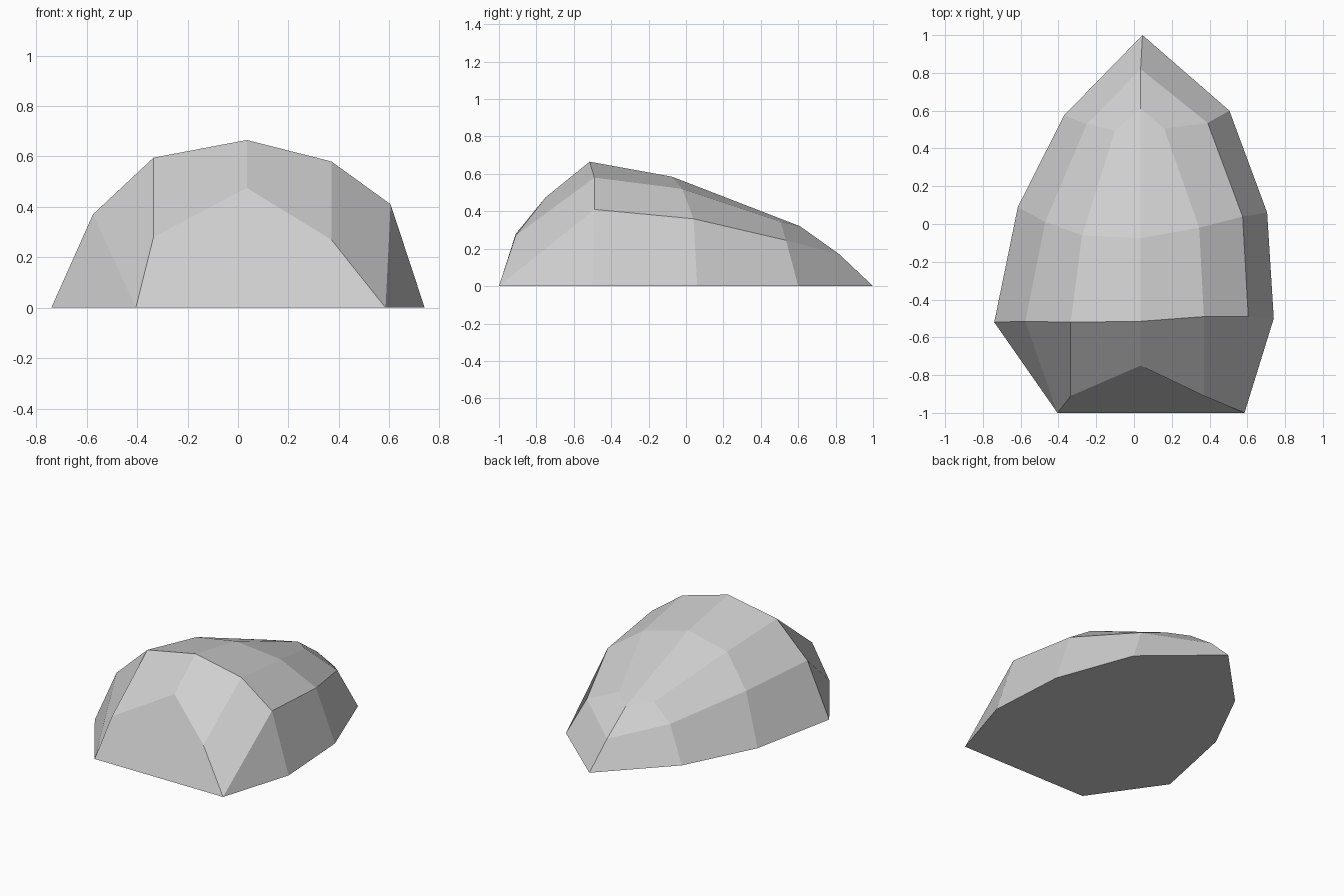
import bpy
import bmesh

default_cube = bpy.data.objects.get("Cube")
if default_cube:
    bpy.data.objects.remove(default_cube, do_unlink=True)


def make_material(name, colour):
    material = bpy.data.materials.new(name)
    material.use_nodes = True
    material.diffuse_color = colour
    shader = next(n for n in material.node_tree.nodes if n.type == "BSDF_PRINCIPLED")
    shader.inputs["Base Color"].default_value = colour
    return material


# Arched cross-sections, each running from the -x ground edge to the +x one
front_arch = [(-0.74, -0.52, 0), (-0.575, -0.515, 0.37), (-0.335, -0.52, 0.595),
              (0.035, -0.515, 0.665), (0.37, -0.49, 0.58), (0.605, -0.49, 0.41),
              (0.74, -0.5, 0)]
middle_arch = [(-0.615, 0.09, 0), (-0.47, 0.01, 0.33), (-0.275, -0.06, 0.525),
               (0.035, -0.075, 0.585), (0.345, -0.02, 0.52), (0.575, 0.04, 0.36),
               (0.705, 0.06, 0)]
back_arch = [(-0.37, 0.575, 0), (-0.25, 0.53, 0.24), (-0.1, 0.495, 0.34),
             (0.035, 0.61, 0.32), (0.16, 0.505, 0.345), (0.39, 0.535, 0.245),
             (0.505, 0.6, 0)]
# Sloping front facet: ground edge, shoulders and peak
front_facet = [(-0.405, -1, 0), (-0.335, -0.91, 0.28), (0.035, -0.75, 0.475),
               (0.37, -0.91, 0.27), (0.585, -1, 0)]

bm = bmesh.new()


def add_points(points):
    return [bm.verts.new(p) for p in points]


front, middle, back, facet = map(add_points, (front_arch, middle_arch, back_arch, front_facet))
ridge_end, tip = add_points([(0.035, 0.82, 0.17), (0.045, 1, 0)])

# Body: bands of facets between neighbouring arches
for near, far in ((front, middle), (middle, back)):
    for i in range(len(near) - 1):
        bm.faces.new((near[i], near[i + 1], far[i + 1], far[i]))

# Front: main facet, chamfers above it and a corner triangle on each side
bm.faces.new(facet)
for i in range(len(facet) - 1):
    bm.faces.new((facet[i], facet[i + 1], front[i + 2], front[i + 1]))
bm.faces.new((facet[0], front[1], front[0]))
bm.faces.new((facet[-1], front[-1], front[-2]))

# Back: two facets on each side closing towards the tip
for side in (back, back[::-1]):
    bm.faces.new((side[3], side[2], side[1], ridge_end))
    bm.faces.new((side[1], side[0], tip, ridge_end))

# Flat underside
left_edge = [facet[0], front[0], middle[0], back[0], tip]
right_edge = [back[-1], middle[-1], front[-1], facet[-1]]
bm.faces.new(left_edge + right_edge)

bmesh.ops.recalc_face_normals(bm, faces=bm.faces)
mesh = bpy.data.meshes.new("rock")
bm.to_mesh(mesh)
bm.free()

rock = bpy.data.objects.new("rock", mesh)
bpy.context.collection.objects.link(rock)
mesh.materials.append(make_material("stone grey", (0.62, 0.62, 0.62, 1)))
